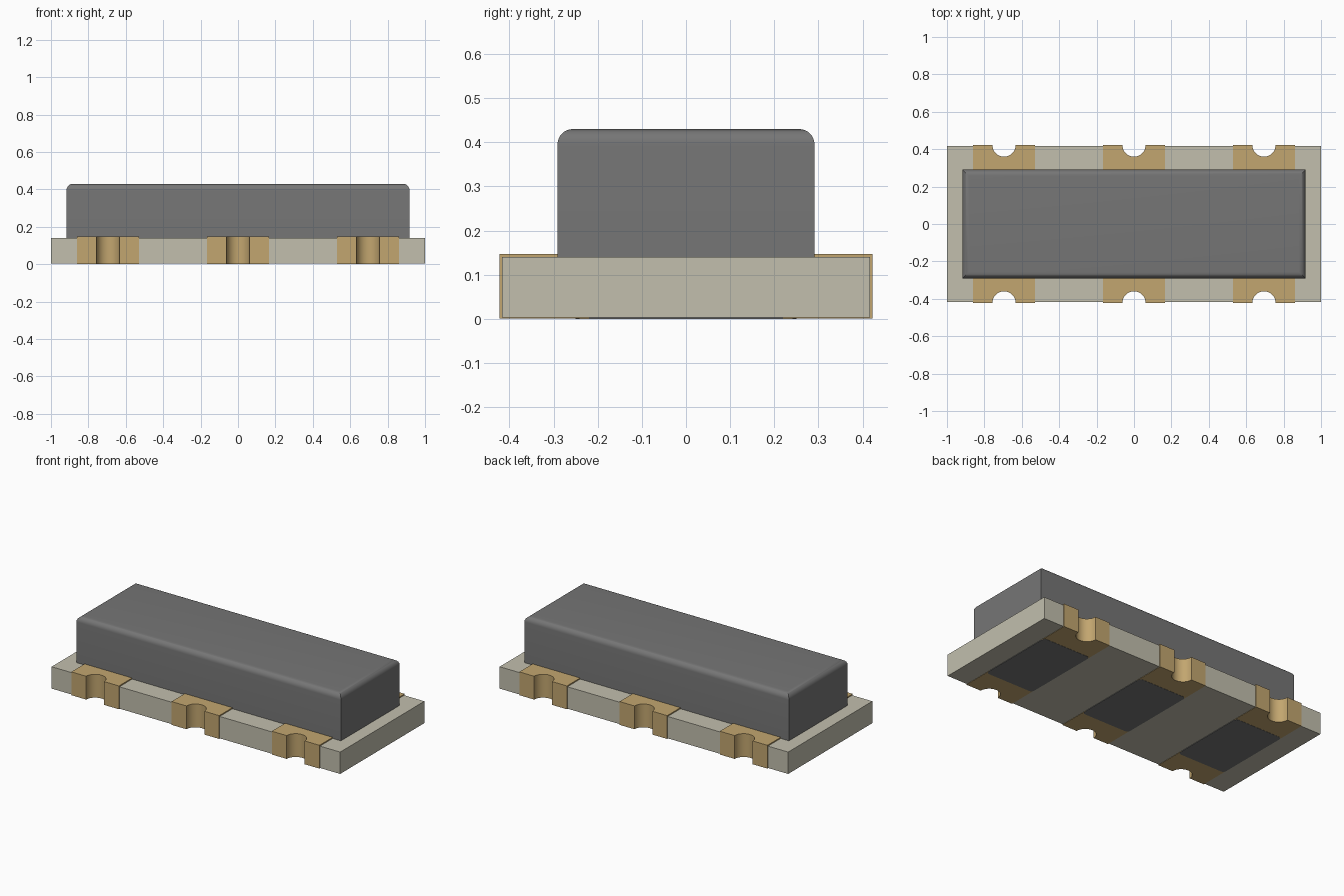
import bpy, bmesh, math

cube = bpy.data.objects.get("Cube")
if cube:
    bpy.data.objects.remove(cube, do_unlink=True)


def material(name, rgb):
    m = bpy.data.materials.new(name)
    m.use_nodes = True
    m.diffuse_color = (*rgb, 1)
    m.node_tree.nodes["Principled BSDF"].inputs["Base Color"].default_value = (*rgb, 1)
    return m


GREY = material("dark grey", (0.18, 0.18, 0.18))
BEIGE = material("pale beige", (0.54, 0.52, 0.42))
GOLD = material("gold", (0.54, 0.38, 0.16))

PAD_X = (-0.695, 0.0, 0.695)   # contact centres
PAD_W = 0.165                  # contact half width
EDGE = 0.422                   # outer face of the contacts


def arc(cx, cy, r, a0, a1, n):
    """Points on an arc, angles in degrees."""
    return [(cx + r * math.cos(math.radians(a0 + (a1 - a0) * i / n)),
             cy + r * math.sin(math.radians(a0 + (a1 - a0) * i / n))) for i in range(n + 1)]


def prism(name, outline, z0, z1, mat, bevel=0):
    """Extrude an outline upward, optionally rounding its top rim."""
    bm = bmesh.new()
    face = bm.faces.new([bm.verts.new((x, y, z0)) for x, y in outline])
    top = bmesh.ops.extrude_face_region(bm, geom=[face])["geom"]
    bmesh.ops.translate(bm, vec=(0, 0, z1 - z0),
                        verts=[g for g in top if isinstance(g, bmesh.types.BMVert)])
    if bevel:
        rim = [e for e in bm.edges if all(abs(v.co.z - z1) < 1e-5 for v in e.verts)]
        bmesh.ops.bevel(bm, geom=rim, offset=bevel, offset_type='OFFSET',
                        segments=8, profile=0.5, affect='EDGES')
    bmesh.ops.recalc_face_normals(bm, faces=bm.faces[:])
    mesh = bpy.data.meshes.new(name)
    bm.to_mesh(mesh)
    bm.free()
    mesh.materials.append(mat)
    ob = bpy.data.objects.new(name, mesh)
    bpy.context.collection.objects.link(ob)
    bpy.ops.object.select_all(action='DESELECT')
    ob.select_set(True)
    bpy.context.view_layer.objects.active = ob
    bpy.ops.object.shade_smooth_by_angle(angle=math.radians(35))
    return ob


def notch(cx, r, y):
    """Half-round bite into a back edge at height y, from +x to -x."""
    a = math.degrees(math.asin((EDGE - y) / r))
    return arc(cx, EDGE, r, -a, -180 + a, 20)


# Board with half-round bites along both long edges
by = 0.417
back = [(1, by)]
for cx in reversed(PAD_X):
    back += notch(cx, 0.066, by)
back.append((-1, by))
prism("board", back + [(-x, -y) for x, y in back], 0.003, 0.14, BEIGE)

# Moulded body with rounded top edges
bx, bw = 0.917, 0.291
prism("body", [(-bx, -bw), (bx, -bw), (bx, bw), (-bx, bw)], 0.135, 0.43, GREY, 0.035)

for i, cx in enumerate(PAD_X, 1):
    # Plated edge contacts, front and back
    for side, s in (("front", -1), ("back", 1)):
        shape = [(cx + PAD_W, 0.22), (cx + PAD_W, EDGE)] + notch(cx, 0.062, EDGE)
        shape += [(cx - PAD_W, EDGE), (cx - PAD_W, 0.22)]
        prism(f"{side}_contact_{i}", [(x, s * y) for x, y in shape], 0.001, 0.147, GOLD)

    # Rounded dark patch on the underside
    r, h = 0.02, 0.25
    patch = []
    for sx, sy, a in ((1, 1, 0), (-1, 1, 90), (-1, -1, 180), (1, -1, 270)):
        patch += arc(cx + sx * (PAD_W - r), sy * (h - r), r, a, a + 90, 5)
    prism(f"underside_patch_{i}", patch, 0.0, 0.006, GREY)
